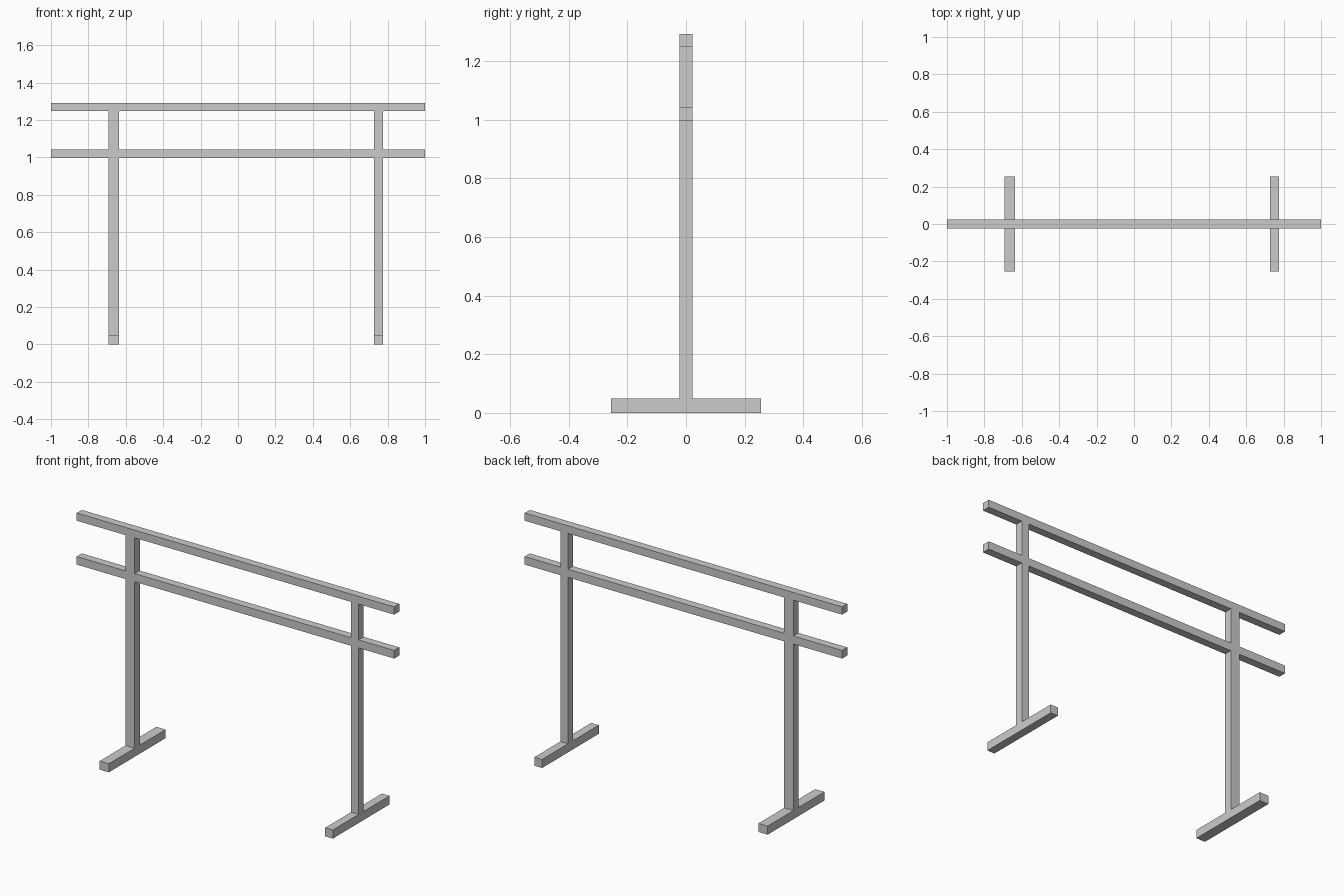
import bpy

if "Cube" in bpy.data.objects:
    bpy.data.objects.remove(bpy.data.objects["Cube"])


def box(name, x, y, z):
    """Box spanning the (min, max) ranges on each axis."""
    bpy.ops.mesh.primitive_cube_add(size=1, location=[sum(r) / 2 for r in (x, y, z)])
    ob = bpy.context.object
    ob.name = name
    ob.scale = [r[1] - r[0] for r in (x, y, z)]
    bpy.ops.object.transform_apply(location=False, rotation=False, scale=True)
    return ob


BAR_Y = (-0.023, 0.023)
FOOT_Y = (-0.255, 0.255)
FOOT_TOP = 0.049
LOWER = (0.997, 1.043)
UPPER = (1.247, 1.291)

# Two full-length horizontal rails
box("lower_rail", (-1, 1), BAR_Y, LOWER)
box("upper_rail", (-1, 1), BAR_Y, UPPER)

# Each leg: a foot, a post up to the lower rail, and a short post between rails
for side, x in (("left", (-0.693, -0.635)), ("right", (0.728, 0.776))):
    box(side + "_foot", x, FOOT_Y, (0, FOOT_TOP))
    box(side + "_post", x, BAR_Y, (FOOT_TOP, LOWER[0]))
    box(side + "_upper_post", x, BAR_Y, (LOWER[1], UPPER[0]))
